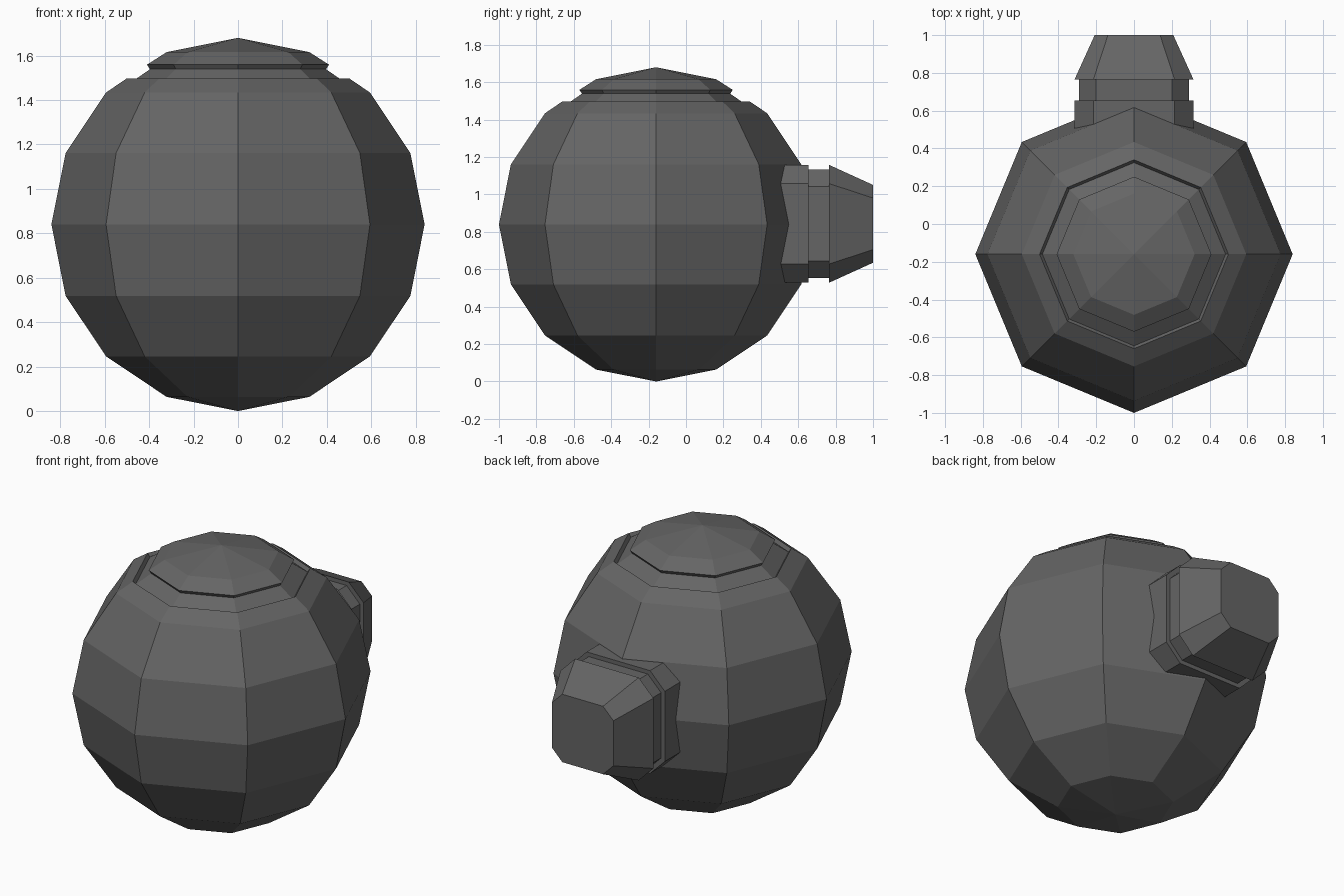
import bpy, bmesh
from math import sin, cos, pi

if "Cube" in bpy.data.objects:
    bpy.data.objects.remove(bpy.data.objects["Cube"])

R, CY, CZ = 0.84, -0.16, 0.84

grey = bpy.data.materials.new("dark_grey")
grey.diffuse_color = (0.13, 0.13, 0.13, 1)
grey.use_nodes = True
grey.node_tree.nodes["Principled BSDF"].inputs["Base Color"].default_value = grey.diffuse_color


def loft(name, loops, start=None, end=None):
    """Skin a row of closed loops; each end is a pole point or a flat cap."""
    bm = bmesh.new()
    rings = [[bm.verts.new(p) for p in lp] for lp in loops]
    n = len(rings[0])
    for a, b in zip(rings, rings[1:]):
        for i in range(n):
            j = (i + 1) % n
            bm.faces.new((a[i], a[j], b[j], b[i]))
    for ring, pole in ((rings[0], start), (rings[-1], end)):
        if pole:
            tip = bm.verts.new(pole)
            for i in range(n):
                bm.faces.new((ring[i], ring[(i + 1) % n], tip))
        else:
            bm.faces.new(ring)
    bmesh.ops.recalc_face_normals(bm, faces=bm.faces)
    me = bpy.data.meshes.new(name)
    bm.to_mesh(me)
    bm.free()
    me.materials.append(grey)
    ob = bpy.data.objects.new(name, me)
    bpy.context.collection.objects.link(ob)
    return ob


def ring8(r, z):
    return [(r * cos(k * pi / 4), CY + r * sin(k * pi / 4), z) for k in range(8)]


def chamfered_square(y, h, c):
    f = h - c
    pts = [(h, -f), (h, f), (f, h), (-f, h), (-h, f), (-h, -f), (-f, -h), (f, -h)]
    return [(x, y, CZ + 0.003 + z) for x, z in pts]


# Eight-sided ball body with a groove cut around its top cap
profile = [(R * sin(k * pi / 8), CZ - R * cos(k * pi / 8)) for k in range(1, 7)]
profile += [(0.50, 1.498), (0.485, 1.477), (0.396, 1.539), (0.41, 1.559),
            (0.321, 1.616)]
body = loft("ball_body", [ring8(r, z) for r, z in profile],
            (0, CY, 0), (0, CY, 2 * R))

# Back nozzle: collar, recessed neck, tapered end
nozzle = loft("back_nozzle", [chamfered_square(*s) for s in (
    (0.35, 0.315, 0.10), (0.655, 0.315, 0.10), (0.655, 0.29, 0.09),
    (0.765, 0.29, 0.09), (0.765, 0.315, 0.10), (1.0, 0.208, 0.07))])

# Join both into one clean shell
mod = body.modifiers.new("join_nozzle", 'BOOLEAN')
mod.operation, mod.solver, mod.object = 'UNION', 'EXACT', nozzle
bpy.context.view_layer.objects.active = body
bpy.ops.object.modifier_apply(modifier=mod.name)
bpy.data.objects.remove(nozzle)
